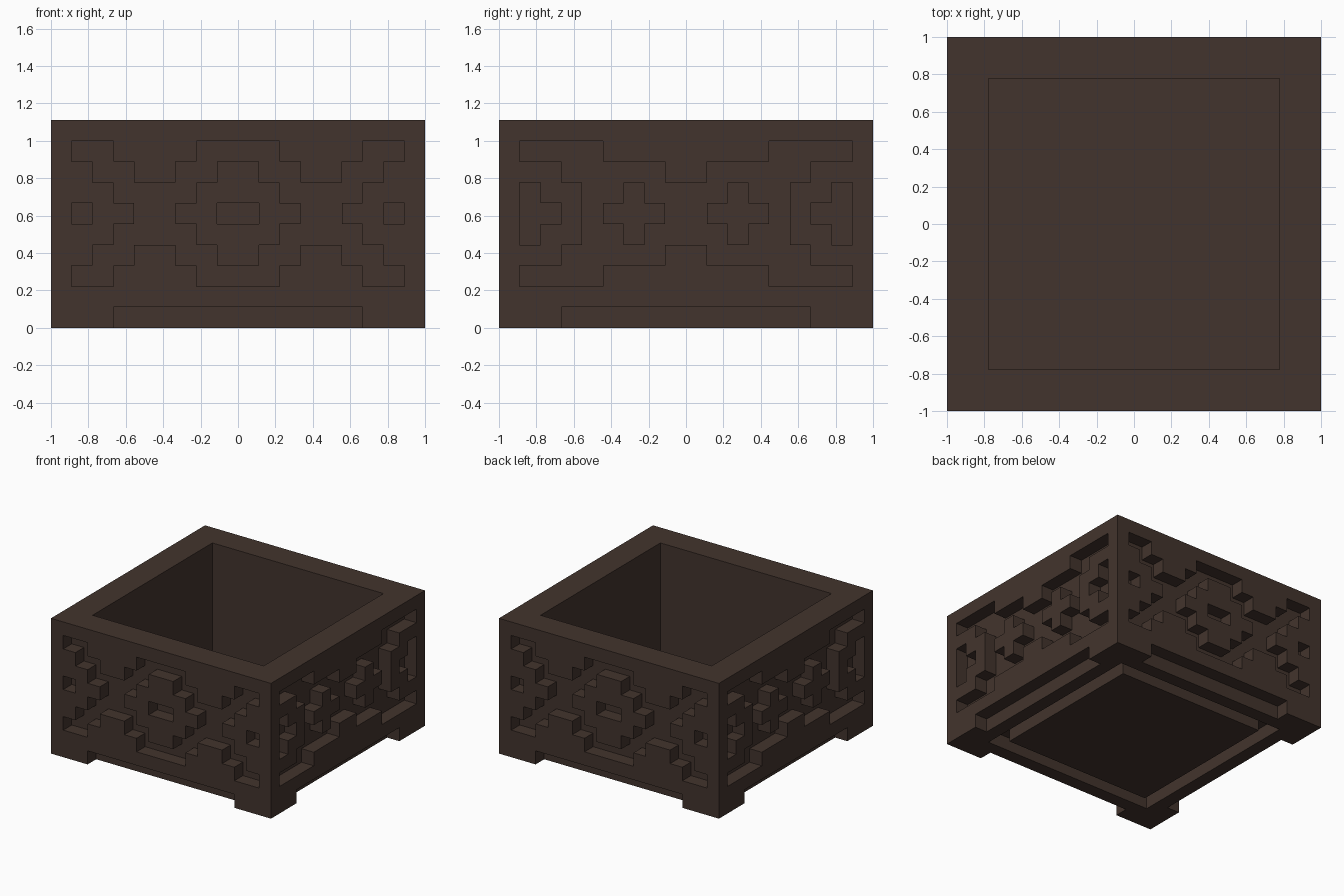
import bpy
import bmesh

if "Cube" in bpy.data.objects:
    bpy.data.objects.remove(bpy.data.objects["Cube"])

U = 2 / 18          # one grid cell
N, H = 18, 10       # cells across and cells tall

wood = bpy.data.materials.new("dark_brown_wood")
wood.diffuse_color = (0.055, 0.034, 0.026, 1)
wood.use_nodes = True
wood.node_tree.nodes["Principled BSDF"].inputs["Base Color"].default_value = wood.diffuse_color

# Left upper quarter of each carved pattern, '#' is carved; mirrored both ways
FRONT = ["##....##",
         ".##..##.",
         "..####..",
         "#..##..#"]
SIDE = ["####....",
        "..#####.",
        "#..##.##",
        "##.#...#"]


def carved(pattern, col, row):
    """True where a face cell is cut one cell deep."""
    if row == 0:                                  # gap between the feet
        return 3 <= col < N - 3
    if not (2 <= row <= 8 and 1 <= col < N - 1):
        return False
    c = min(col, N - 1 - col) - 1
    r = min(row - 2, 8 - row)
    return pattern[r][c] == "#"


def solid(x, y, z):
    """Occupancy of the two-cell-thick walls with their carving."""
    if not (0 <= x < N and 0 <= y < N and 0 <= z < H):
        return False
    if 2 <= x < N - 2 and 2 <= y < N - 2:
        return False
    if y in (0, N - 1) and carved(FRONT, x, z):
        return False
    if x in (0, N - 1) and carved(SIDE, y, z):
        return False
    return True


def finish(bm, name):
    mesh = bpy.data.meshes.new(name)
    bm.normal_update()
    bm.to_mesh(mesh)
    bm.free()
    mesh.materials.append(wood)
    obj = bpy.data.objects.new(name, mesh)
    bpy.context.collection.objects.link(obj)
    return obj


def carved_walls():
    bm = bmesh.new()
    verts = {}

    def vert(p):
        if p not in verts:
            verts[p] = bm.verts.new(((p[0] - 9) * U, (p[1] - 9) * U, p[2] * U))
        return verts[p]

    cells = [(x, y, z) for x in range(N) for y in range(N) for z in range(H)
             if solid(x, y, z)]
    for cell in cells:
        for axis in range(3):
            for side in (0, 1):
                near = list(cell)
                near[axis] += 1 if side else -1
                if solid(*near):
                    continue
                b, c = (axis + 1) % 3, (axis + 2) % 3
                corners = [(0, 0), (1, 0), (1, 1), (0, 1)]
                if not side:
                    corners.reverse()
                quad = []
                for i, j in corners:
                    p = list(cell)
                    p[axis] += side
                    p[b] += i
                    p[c] += j
                    quad.append(vert(tuple(p)))
                bm.faces.new(quad)
    return finish(bm, "carved_walls")


def slab(name, half, z0, z1):
    bm = bmesh.new()
    bmesh.ops.create_cube(bm, size=1)
    bmesh.ops.scale(bm, verts=bm.verts, vec=(2 * half * U, 2 * half * U, (z1 - z0) * U))
    bmesh.ops.translate(bm, verts=bm.verts, vec=(0, 0, (z0 + z1) / 2 * U))
    return finish(bm, name)


carved_walls()                       # walls, feet and relief
slab("inner_floor", 7, 1, 2)         # floor closing the box
slab("bottom_panel", 6, 0, 1)        # panel under the floor, with a groove round it
